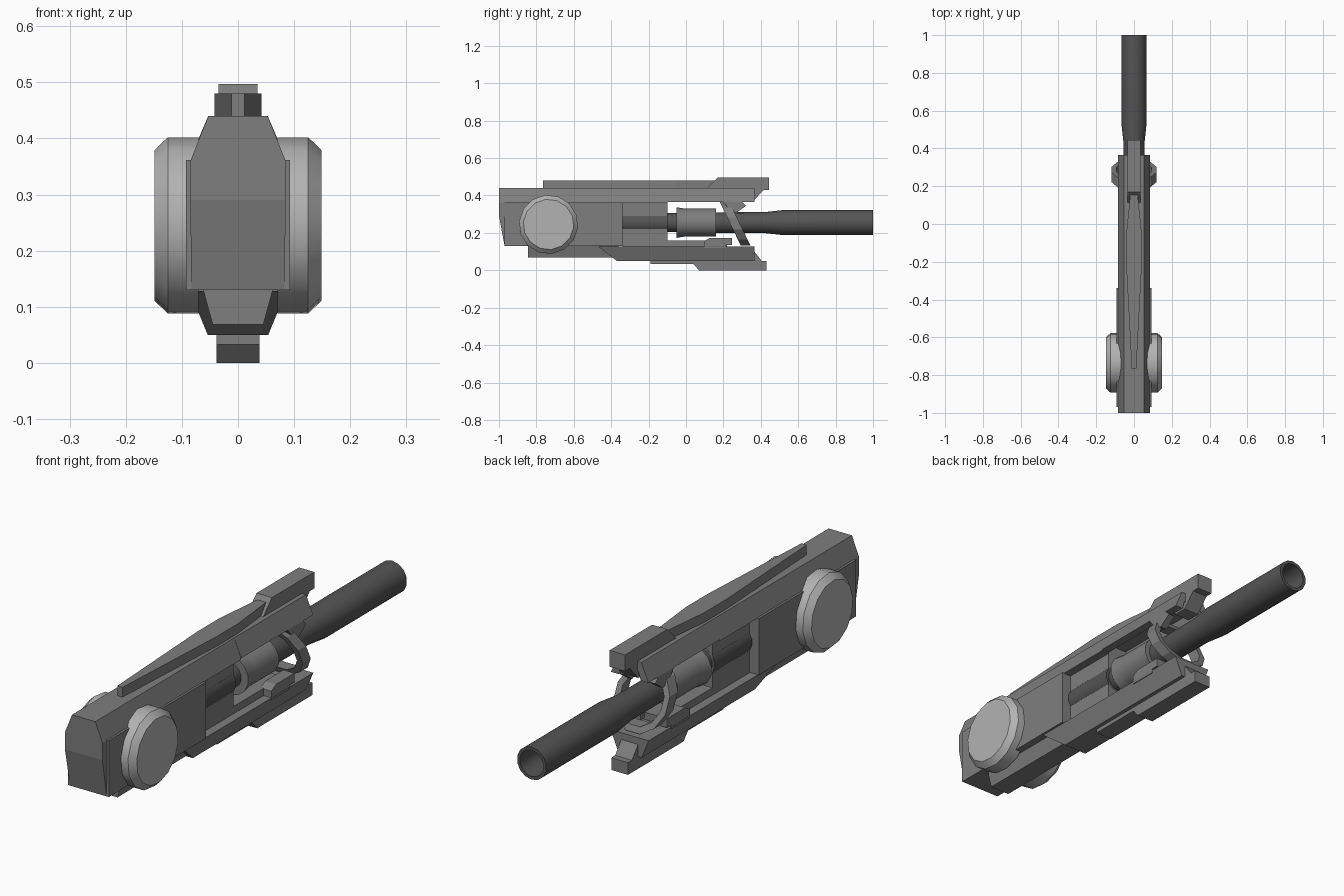
import bpy, bmesh, math
from math import sin, cos, pi

if "Cube" in bpy.data.objects:
    bpy.data.objects.remove(bpy.data.objects["Cube"])


def material(name, v):
    m = bpy.data.materials.new(name)
    m.use_nodes = True
    m.diffuse_color = (v, v, v, 1)
    m.node_tree.nodes["Principled BSDF"].inputs["Base Color"].default_value = (v, v, v, 1)
    return m


BODY = material("grey metal", 0.21)
DARK = material("dark barrel metal", 0.09)
LIGHT = material("light metal", 0.45)


def finish(name, bm, mat, smooth=False):
    bmesh.ops.recalc_face_normals(bm, faces=bm.faces[:])
    me = bpy.data.meshes.new(name)
    bm.to_mesh(me)
    bm.free()
    me.materials.append(mat)
    ob = bpy.data.objects.new(name, me)
    bpy.context.collection.objects.link(ob)
    if smooth:
        bpy.ops.object.select_all(action='DESELECT')
        ob.select_set(True)
        bpy.context.view_layer.objects.active = ob
        bpy.ops.object.shade_smooth_by_angle(angle=math.radians(35))
    return ob


def loft(name, rings, mat, closed=False, smooth=False):
    """Skin equal-length rings; cap the ends, or join last to first."""
    bm = bmesh.new()
    vs = [[bm.verts.new(p) for p in r] for r in rings]
    n = len(vs[0])
    pairs = list(zip(vs, vs[1:])) + ([(vs[-1], vs[0])] if closed else [])
    for a, b in pairs:
        for i in range(n):
            j = (i + 1) % n
            bm.faces.new((a[i], a[j], b[j], b[i]))
    if not closed:
        bm.faces.new(vs[0])
        bm.faces.new(vs[-1])
    return finish(name, bm, mat, smooth)


def slab(name, layers, mat=BODY):
    """Stack of centred rectangles: z, y start, y end, half width."""
    return loft(name, [[(-w, a, z), (w, a, z), (w, b, z), (-w, b, z)]
                       for z, a, b, w in layers], mat)


def side_profile(name, pts, x0, x1, mat=BODY):
    return loft(name, [[(x, y, z) for y, z in pts] for x in (x0, x1)], mat)


def cross_profile(name, pts, y0, y1, mat=BODY):
    return loft(name, [[(x, y, z) for x, z in pts] for y in (y0, y1)], mat)


def lathe(name, prof, mat, n=14, closed=False):
    """Turn (y, radius) around the barrel axis."""
    return loft(name, [[(r * cos(2 * pi * (i + .5) / n), y, .255 + r * sin(2 * pi * (i + .5) / n))
                        for i in range(n)] for y, r in prof], mat, closed, True)


# Receiver block and upper rail
slab("receiver_block", [(.13, -.97, -.34, .083), (.29, -1, -.34, .085), (.36, -1, -.34, .085)])
slab("upper_rail_front", [(.36, -1, -.1, .085), (.44, -1, -.1, .053)])
cross_profile("upper_rail_rear", [(-.085, .365), (-.053, .44), (.053, .44), (.085, .365),
                                  (.05, .365), (.04, .4), (-.04, .4), (-.05, .365)], -.1, .365)
slab("barrel_seat", [(.12, -.34, -.1, .05), (.365, -.34, -.1, .05)])
for s, side in ((1, "left"), (-1, "right")):
    side_profile(side + "_side_plate", [(-.97, .13), (-.34, .13), (-.34, .362), (-.97, .362)],
                 s * .08, s * .093)

# Lower rails
slab("lower_rail_front", [(.068, -.845, -.36, .045), (.13, -.845, -.36, .062)])
slab("lower_rail_rear", [(.05, -.37, .365, .054), (.128, -.47, .365, .086)])
slab("lower_rail_pad", [(.12, -.1, .22, .05), (.158, -.1, .22, .05)])
for s, side in ((1, "left"), (-1, "right")):
    side_profile(side + "_clip", [(.095, .118), (.215, .118), (.215, .135), (.245, .135),
                                  (.245, .172), (.125, .172), (.095, .155)], s * .035, s * .085)

# Bottom fin and its foot
side_profile("bottom_fin", [(-.19, .055), (-.19, .033), (.04, .033), (.07, 0), (.43, 0),
                            (.43, .05), (.405, .05), (.365, .1), (.365, .125), (.3, .125),
                            (.3, .055)], -.038, .038)

# Top fin, tapering to both ends, and the rear sight block
fin = [(-.012, -.765), (-.042, -.2), (-.042, -.06), (-.018, .17),
       (.018, .17), (.042, -.06), (.042, -.2), (.012, -.765)]
loft("top_fin", [[(x, y, z) for x, y in fin] for z in (.435, .48)], BODY)
side_profile("top_rear_block", [(.11, .435), (.17, .497), (.445, .497), (.445, .43),
                                (.415, .43), (.36, .37), (.3, .37), (.3, .435)], -.035, .035)

# Barrel with open bore
lathe("barrel", [(-.34, .062), (-.1, .062), (-.1, .05), (-.04, .05), (.15, .055), (.42, .056),
                 (.52, .067), (1, .067), (1, .054), (.6, .054), (.6, .01), (-.34, .01)],
      DARK, closed=True)
lathe("barrel_collar", [(-.05, .05), (-.05, .082), (-.01, .075), (.01, .075), (.16, .075),
                        (.16, .05)], BODY)

# Slanted ring around the barrel
ring = []
for i in range(12):
    a = 2 * pi * (i + .5) / 12
    sec = []
    for r, d in ((.122, -.026), (.122, .026), (.097, .026), (.097, -.026)):
        z = r * sin(a)
        sec.append((r * cos(a), .262 - .48 * z + d, .25 + z))
    ring.append(sec)
loft("slanted_ring", ring, BODY, closed=True)
for s, side in ((1, "left"), (-1, "right")):
    side_profile(side + "_ring_lug", [(.2, .365), (.3, .365), (.322, .345), (.27, .308),
                                      (.235, .32)], s * .055, s * .085)

# Bevelled round caps on both sides
for s, side in ((1, "left"), (-1, "right")):
    loft(side + "_round_cap",
         [[(s * x, -.735 + r * cos(2 * pi * i / 14 + pi / 14 * 3.5),
            .245 + r * sin(2 * pi * i / 14 + pi / 14 * 3.5)) for i in range(14)]
          for x, r in ((.07, .158), (.125, .158), (.149, .135))], LIGHT, smooth=True)
